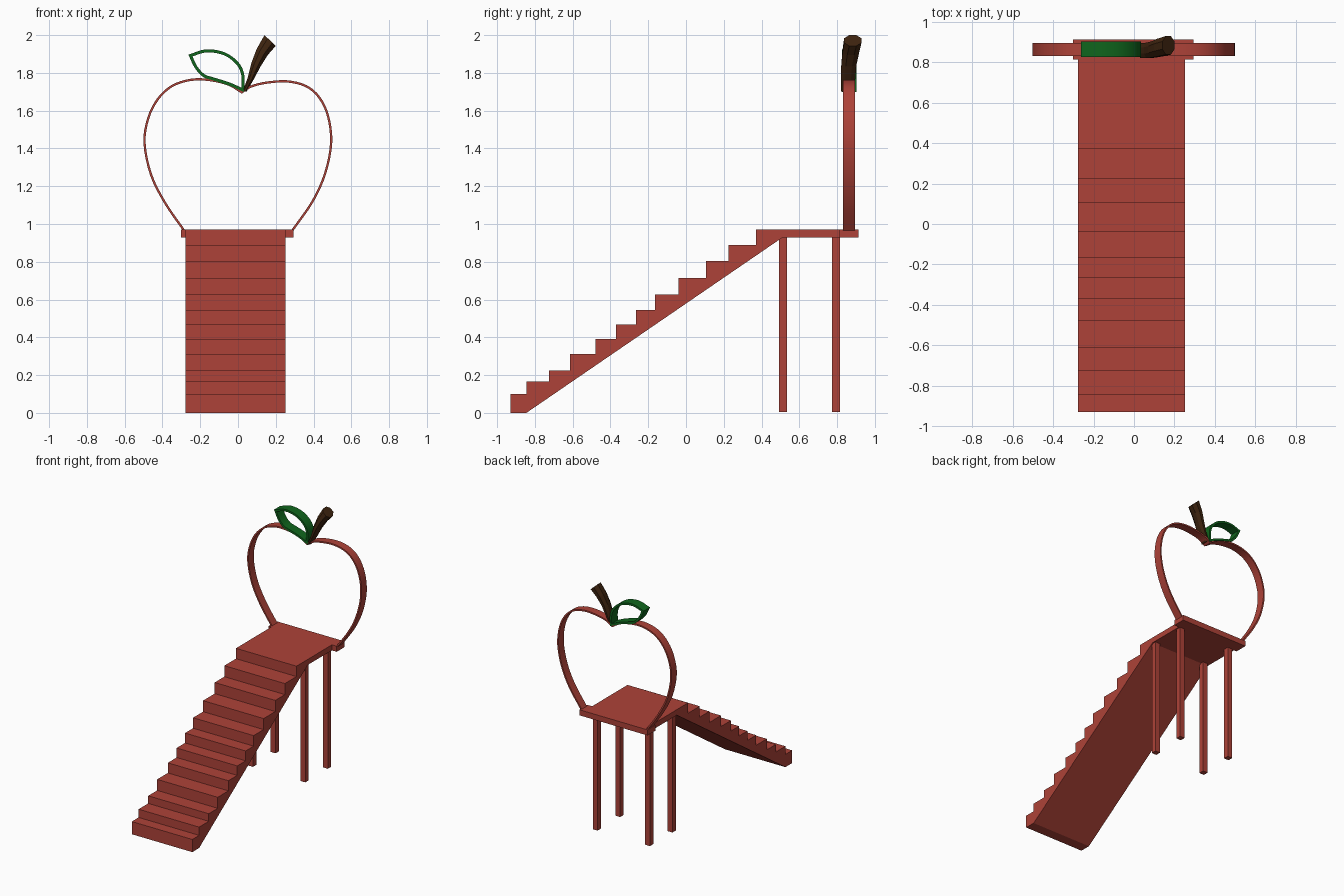
import bpy, bmesh, math
from mathutils import Vector

if "Cube" in bpy.data.objects:
    bpy.data.objects.remove(bpy.data.objects["Cube"])


def material(name, rgb):
    m = bpy.data.materials.new(name)
    m.diffuse_color = (*rgb, 1)
    m.use_nodes = True
    m.node_tree.nodes["Principled BSDF"].inputs["Base Color"].default_value = m.diffuse_color
    return m


RED = material("red", (0.42, 0.055, 0.04))
GREEN = material("green", (0.005, 0.13, 0.012))
BROWN = material("brown", (0.05, 0.018, 0.005))


def loft(name, rings, mat, closed=False, smooth=False):
    """Skin a list of equal-sized vertex rings; cap the ends unless closed."""
    bm = bmesh.new()
    vs = [[bm.verts.new(p) for p in r] for r in rings]
    n, k = len(vs), len(vs[0])
    for i in range(n if closed else n - 1):
        a, b = vs[i], vs[(i + 1) % n]
        for j in range(k):
            bm.faces.new((a[j], a[(j + 1) % k], b[(j + 1) % k], b[j]))
    if not closed:
        bm.faces.new(vs[0][::-1])
        bm.faces.new(vs[-1])
    bmesh.ops.recalc_face_normals(bm, faces=bm.faces)
    me = bpy.data.meshes.new(name)
    bm.to_mesh(me)
    bm.free()
    me.materials.append(mat)
    ob = bpy.data.objects.new(name, me)
    bpy.context.collection.objects.link(ob)
    if smooth:
        bpy.ops.object.select_all(action='DESELECT')
        ob.select_set(True)
        bpy.context.view_layer.objects.active = ob
        bpy.ops.object.shade_smooth_by_angle(angle=math.radians(35))
    return ob


def box(name, x0, x1, y0, y1, z0, z1):
    ring = lambda z: [(x0, y0, z), (x1, y0, z), (x1, y1, z), (x0, y1, z)]
    return loft(name, [ring(z0), ring(z1)], RED)


def spline(pts, steps=4):
    """Catmull-Rom resampling of an open 2D path."""
    p = [Vector(q) for q in pts]
    p = [2 * p[0] - p[1]] + p + [2 * p[-1] - p[-2]]
    out = []
    for i in range(1, len(p) - 2):
        a, b, c, d = p[i - 1:i + 3]
        for s in range(steps):
            t = s / steps
            out.append(0.5 * (2 * b + (c - a) * t + (2 * a - 5 * b + 4 * c - d) * t * t
                              + (3 * b - a - 3 * c + d) * t ** 3))
    return out + [p[-2]]


def band(name, path, y0, y1, thick, mat, closed=False):
    """Flat strip following a path in the xz plane."""
    rings, n = [], len(path)
    for i, p in enumerate(path):
        a = path[(i - 1) % n] if closed or i > 0 else p
        b = path[(i + 1) % n] if closed or i < n - 1 else p
        d1, d2 = (p - a), (b - p)
        d = ((d1.normalized() if d1.length else d2) + (d2.normalized() if d2.length else d1)).normalized()
        ref = d2.normalized() if d2.length else d1.normalized()
        o = Vector((-d.y, d.x)) * thick / 2 / max(0.6, abs(d.dot(ref)))
        u, v = p + o, p - o
        rings.append([(u.x, y0, u.y), (u.x, y1, u.y), (v.x, y1, v.y), (v.x, y0, v.y)])
    return loft(name, rings, mat, closed, True)


# staircase with landing: stepped side profile extruded across x
fronts = [-0.93, -0.845, -0.725, -0.613, -0.48, -0.37, -0.265, -0.165, -0.04, 0.105, 0.225, 0.37]
tops = [0.10, 0.165, 0.225, 0.312, 0.392, 0.467, 0.545, 0.628, 0.715, 0.803, 0.89, 0.972]
profile, z = [], 0.0
for y, top in zip(fronts, tops):
    profile += [(y, z), (y, top)]
    z = top
profile += [(0.815, 0.972), (0.815, 0.928), (0.51, 0.928), (-0.845, 0)]
loft("staircase", [[(x, y, z) for y, z in profile] for x in (-0.277, 0.252)], RED)

# wide sill under the arch
box("platform_sill", -0.302, 0.294, 0.812, 0.912, 0.928, 0.972)

# four posts
for side, x in (("left", -0.235), ("right", 0.222)):
    for end, y in (("front", 0.514), ("back", 0.795)):
        box(f"{end}_{side}_post", x - 0.021, x + 0.021, y - 0.021, y + 0.021, 0.005, 0.935)

# apple-shaped arch, two lobes meeting in a dip
left = [(-0.285, 0.965), (-0.385, 1.11), (-0.46, 1.26), (-0.495, 1.43), (-0.475, 1.56), (-0.425, 1.66),
        (-0.35, 1.73), (-0.25, 1.763), (-0.15, 1.762), (-0.05, 1.738), (0.02, 1.697)]
right = [(0.02, 1.697), (0.07, 1.728), (0.15, 1.748), (0.26, 1.755), (0.36, 1.73), (0.43, 1.67),
         (0.477, 1.57), (0.493, 1.43), (0.462, 1.27), (0.395, 1.12), (0.287, 0.965)]
band("fruit_arch", spline(left) + spline(right)[1:], 0.83, 0.895, 0.012, RED)

# hollow leaf
upper = [(0.025, 1.71), (0.025, 1.79), (-0.003, 1.85), (-0.07, 1.9), (-0.165, 1.917), (-0.252, 1.892)]
lower = [(-0.252, 1.892), (-0.222, 1.83), (-0.18, 1.785), (-0.13, 1.768), (-0.05, 1.743), (0.025, 1.71)]
band("leaf", spline(upper) + spline(lower)[1:-1], 0.825, 0.902, 0.016, GREEN, True)

# curved stem: eight-sided sections (left xz, right xz, y centre, y half-width)
sections = [((0.025, 1.705), (0.045, 1.70), 0.857, 0.036), ((0.05, 1.77), (0.083, 1.765), 0.858, 0.038),
            ((0.07, 1.85), (0.12, 1.835), 0.862, 0.04), ((0.098, 1.925), (0.158, 1.895), 0.872, 0.044),
            ((0.14, 2.0), (0.2, 1.943), 0.883, 0.046)]
rings = []
for a, b, yc, h in sections:
    a, b = Vector(a), Vector(b)
    ring = []
    for k in range(8):
        t = math.radians(45 * k + 22.5)
        q = (a + b) / 2 + (b - a) / 2 * math.cos(t) * 1.08
        ring.append((q.x, yc + h * math.sin(t) * 1.08, q.y))
    rings.append(ring)
loft("stem", rings, BROWN)
